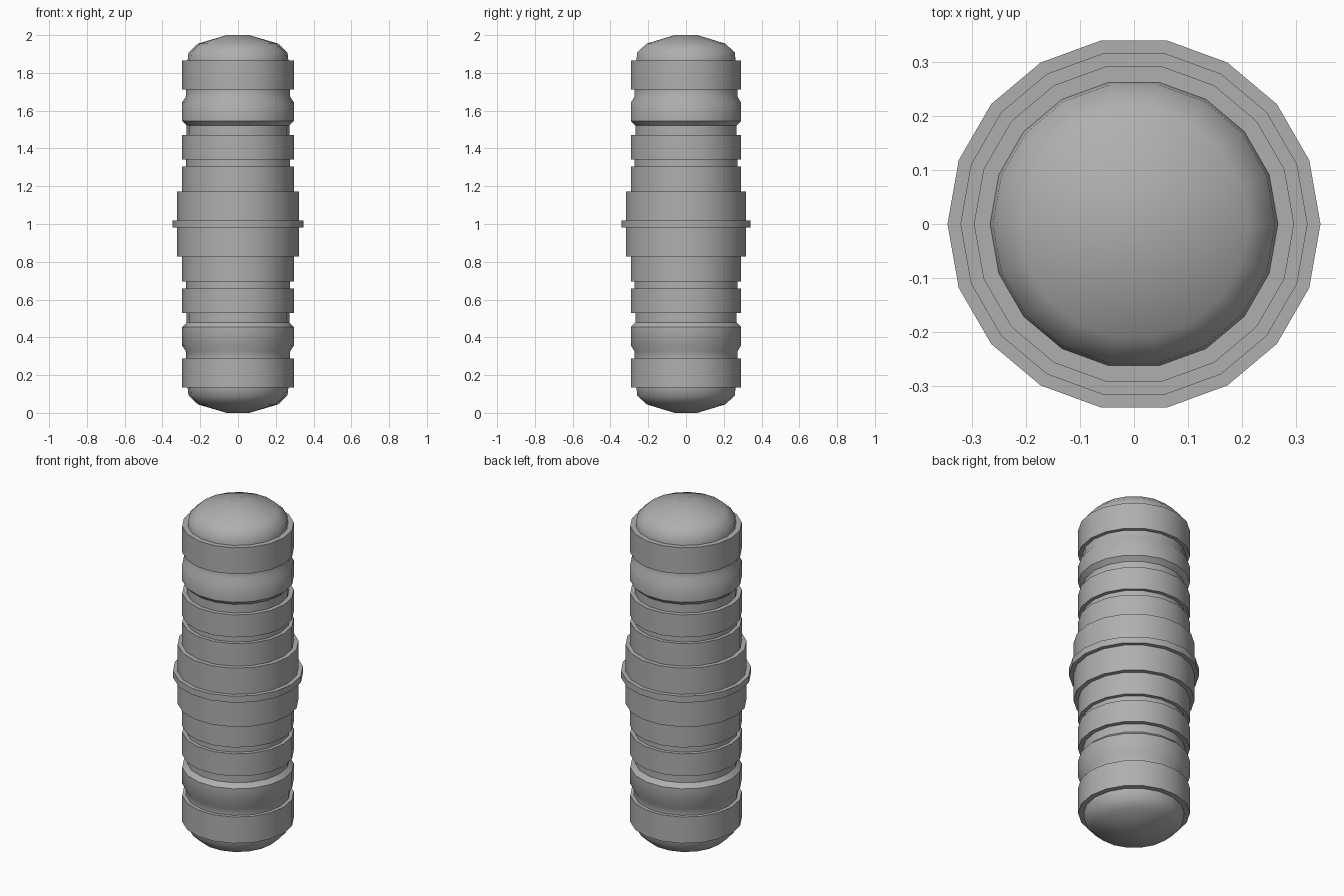
import bpy, math

if "Cube" in bpy.data.objects:
    bpy.data.objects.remove(bpy.data.objects["Cube"])

SIDES = 18

# Dark grey used on every part
grey = bpy.data.materials.new("dark_grey")
grey.diffuse_color = (0.43, 0.43, 0.43, 1)
grey.use_nodes = True
grey.node_tree.nodes["Principled BSDF"].inputs["Base Color"].default_value = grey.diffuse_color


def lathe(name, profile, smooth_angle):
    """Revolve an (r, z) profile, listed from bottom to top, around z."""
    verts, rings, faces = [], [], []
    for r, z in profile:
        if r == 0:
            rings.append([len(verts)] * SIDES)
            verts.append((0, 0, z))
        else:
            rings.append([len(verts) + i for i in range(SIDES)])
            for i in range(SIDES):
                a = 2 * math.pi * i / SIDES
                verts.append((r * math.cos(a), r * math.sin(a), z))
    for low, high in zip(rings, rings[1:]):
        for i in range(SIDES):
            j = (i + 1) % SIDES
            quad = [low[i], low[j], high[j], high[i]]
            faces.append(list(dict.fromkeys(quad)))
    mesh = bpy.data.meshes.new(name)
    mesh.from_pydata(verts, [], faces)
    mesh.materials.append(grey)
    obj = bpy.data.objects.new(name, mesh)
    bpy.context.collection.objects.link(obj)
    bpy.ops.object.select_all(action='DESELECT')
    obj.select_set(True)
    bpy.context.view_layer.objects.active = obj
    bpy.ops.object.shade_smooth_by_angle(angle=math.radians(smooth_angle))
    return obj


def flip(profile):
    """Mirror a profile about the mid height z = 1."""
    return [(r, 2 - z) for r, z in reversed(profile)]


# Domed ends
dome = [(0.267, 1.865), (0.262, 1.908), (0.212, 1.955), (0.06, 2.0), (0, 2.0)]
lathe("top_dome", dome, 60)
lathe("bottom_dome", flip(dome), 60)

# Stepped casing: rings and grooves from the middle band to the dome
casing = [
    (0.322, 1.172), (0.297, 1.172), (0.297, 1.304),    # inner ring
    (0.276, 1.304), (0.276, 1.341),                    # groove
    (0.297, 1.341), (0.297, 1.472),                    # middle ring
    (0.272, 1.472), (0.272, 1.522),                    # groove
    (0.297, 1.546), (0.297, 1.642),                    # bevelled ring
    (0.276, 1.675), (0.276, 1.711),                    # groove
    (0.297, 1.711), (0.297, 1.865), (0.267, 1.865),    # end ring
]
lathe("upper_casing", casing, 42)
lathe("lower_casing", flip(casing), 42)

# Wide middle band with a thin flange
band = [(0.346, 1.0), (0.346, 1.019), (0.322, 1.019), (0.322, 1.172)]
lathe("middle_band", flip(band)[:-1] + band[1:], 30)
